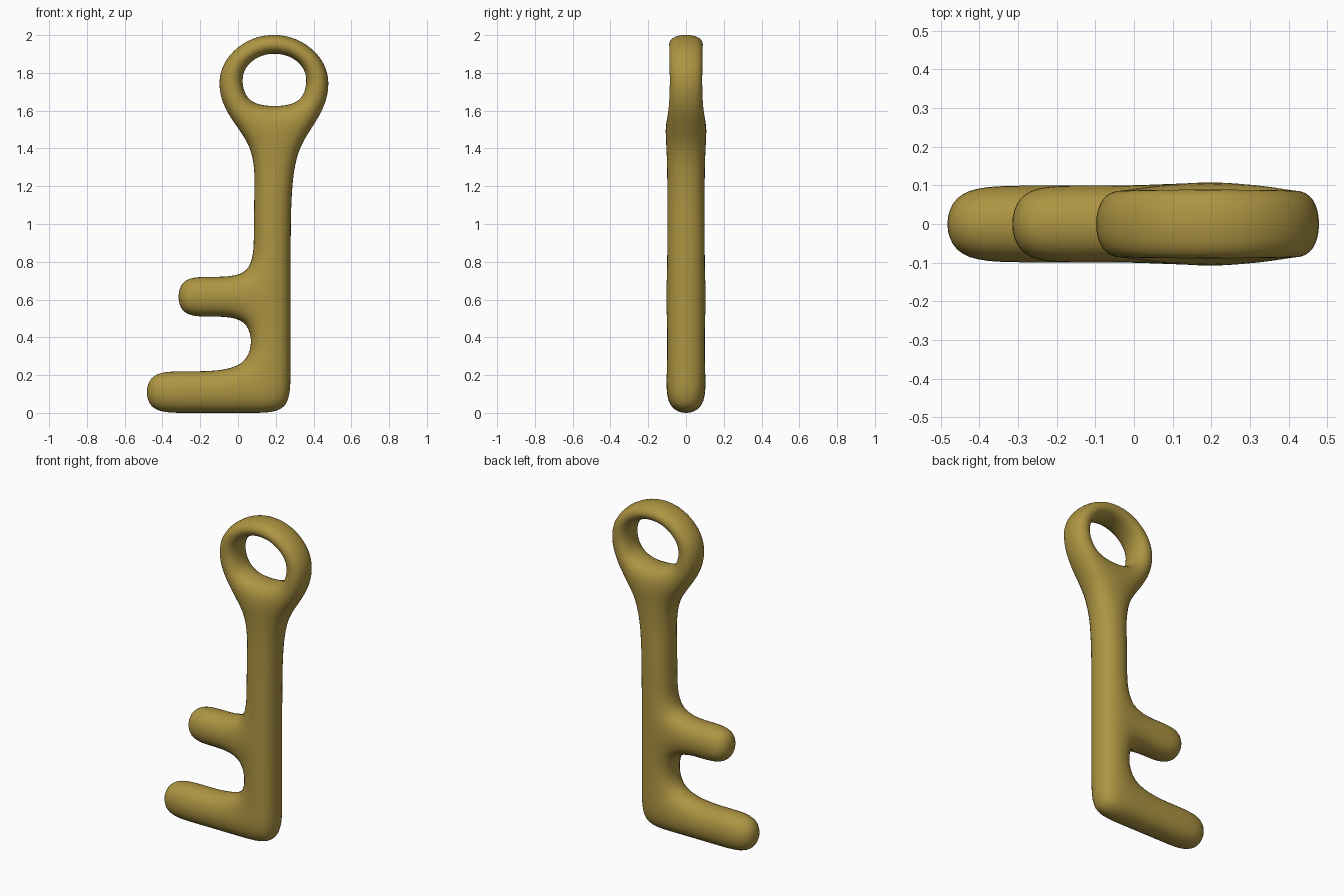
import bpy, bmesh
from collections import Counter

if "Cube" in bpy.data.objects:
    bpy.data.objects.remove(bpy.data.objects["Cube"])

pts = []    # cage points: x, z, half depth
quads = []  # front faces


def P(x, z, d=0.108):
    pts.append((x, z, d))
    return len(pts) - 1


# Shaft: stacked loops from the foot up to the neck
rows = [(0.07, 0.287, -0.01), (0.07, 0.287, 0.23), (0.07, 0.287, 0.50),
        (0.07, 0.287, 0.73), (0.076, 0.288, 0.94), (0.076, 0.29, 1.14),
        (0.085, 0.315, 1.41)]
L = [P(l, z) for l, r, z in rows]
R = [P(r, z) for l, r, z in rows]
for i in range(len(rows) - 1):
    quads.append((L[i], R[i], R[i + 1], L[i + 1]))

# Two bits pointing left
for row, xs in ((0, (-0.28, -0.50)), (2, (-0.14, -0.33))):
    lo, hi = L[row], L[row + 1]
    for x in xs:
        a, b = P(x, rows[row][2]), P(x, rows[row + 1][2])
        quads.append((a, lo, hi, b))
        lo, hi = a, b

# Ring: inner and outer loops, starting and ending at the neck
inner_half = [(0.115, 1.63, 0.118), (0.166, 1.712, 0.092),
              (0.166, 1.822, 0.094), (0.069, 1.90, 0.097)]
outer_half = [(0.285, 1.60, 0.093), (0.315, 1.837, 0.094), (0.125, 2.013, 0.097)]


def loop(half, cx):
    right = [P(cx + x, z, d) for x, z, d in half]
    left = [P(cx - x, z, d) for x, z, d in half]
    return right + left[::-1]


inner = loop(inner_half, 0.193)
outer = [R[-1]] + loop(outer_half, 0.19) + [L[-1]]
for i in range(7):
    quads.append((inner[i], outer[i], outer[i + 1], inner[i + 1]))
quads.append((L[-1], R[-1], inner[0], inner[-1]))

# Extrude the cage front to back
bm = bmesh.new()
front = [bm.verts.new((x, -d, z)) for x, z, d in pts]
back = [bm.verts.new((x, d, z)) for x, z, d in pts]
edges = Counter(frozenset((q[i], q[(i + 1) % 4])) for q in quads for i in range(4))
for q in quads:
    bm.faces.new([front[i] for i in q])
    bm.faces.new([back[i] for i in reversed(q)])
    for i in range(4):
        a, b = q[i], q[(i + 1) % 4]
        if edges[frozenset((a, b))] == 1:
            bm.faces.new((front[b], front[a], back[a], back[b]))
bmesh.ops.recalc_face_normals(bm, faces=bm.faces[:])
for f in bm.faces:
    f.smooth = True

mesh = bpy.data.meshes.new("key")
bm.to_mesh(mesh)
bm.free()
key = bpy.data.objects.new("key", mesh)
bpy.context.collection.objects.link(key)

# Rounded surface
sub = key.modifiers.new("smooth", 'SUBSURF')
sub.levels = sub.render_levels = 3

brass = bpy.data.materials.new("brass")
brass.diffuse_color = (0.42, 0.30, 0.055, 1)
brass.use_nodes = True
brass.node_tree.nodes["Principled BSDF"].inputs["Base Color"].default_value = brass.diffuse_color
mesh.materials.append(brass)
